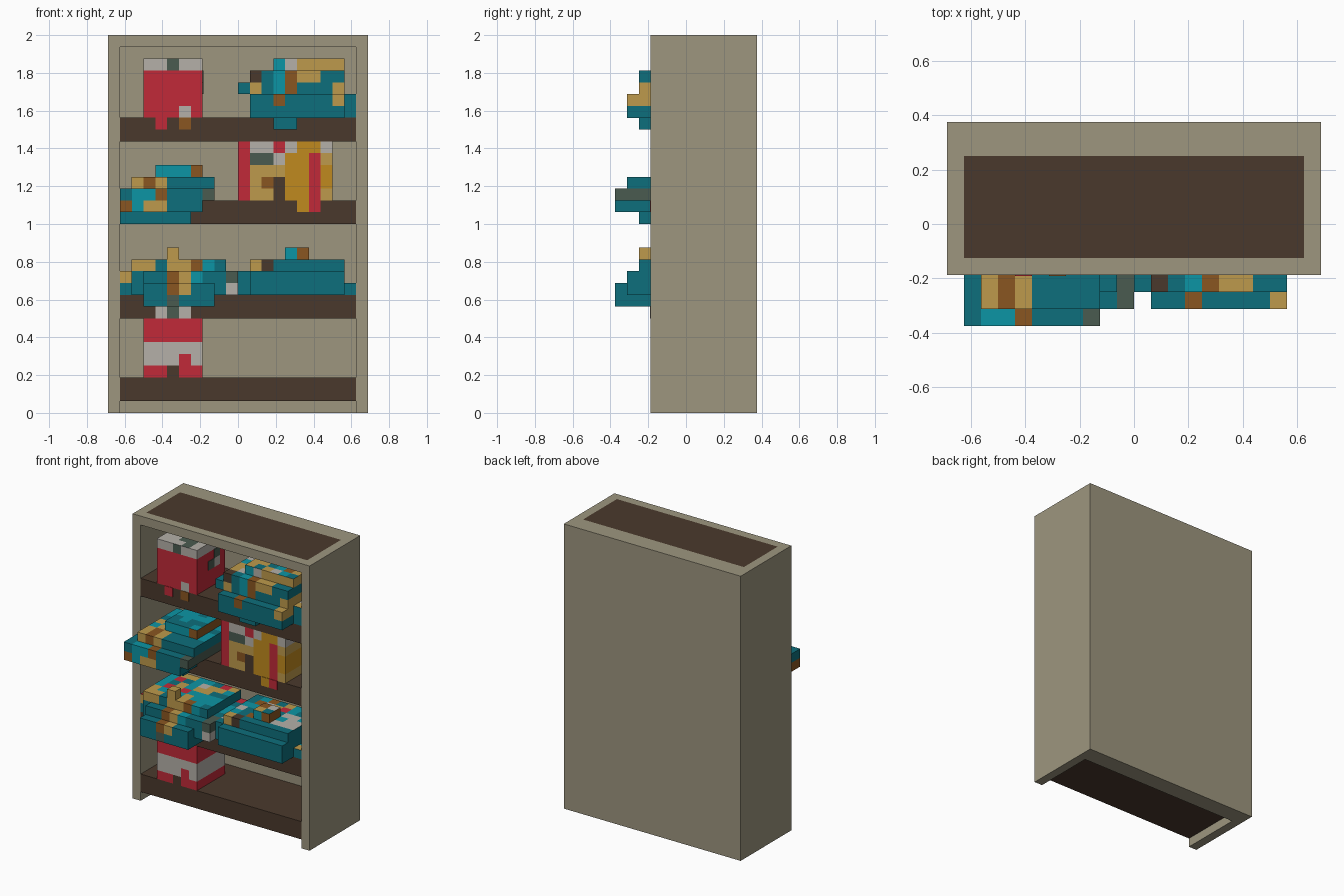
import bpy, bmesh, random

if "Cube" in bpy.data.objects:
    bpy.data.objects.remove(bpy.data.objects["Cube"], do_unlink=True)

random.seed(4)
U = 1 / 16  # one block unit

# Colours: one letter each, sRGB hex
PALETTE = {
    "s": ("stone_beige", "9D967F"), "d": ("dark_wood", "4A392C"),
    "r": ("red", "C12A38"), "t": ("teal", "0D6F7C"),
    "c": ("bright_teal", "0C95A5"), "n": ("tan", "BE9A4C"),
    "b": ("rust_brown", "8A5621"), "g": ("grey_green", "4A5B50"),
    "w": ("off_white", "B5B0A9"), "o": ("gold", "C08A1E"),
}


def linear(v):
    return v / 12.92 if v <= 0.04045 else ((v + 0.055) / 1.055) ** 2.4


MATS = {}
for key, (label, code) in PALETTE.items():
    rgba = [linear(int(code[i:i + 2], 16) / 255) for i in (0, 2, 4)] + [1]
    m = bpy.data.materials.new(label)
    m.use_nodes = True
    m.diffuse_color = rgba
    bsdf = m.node_tree.nodes["Principled BSDF"]
    bsdf.inputs["Base Color"].default_value = rgba
    bsdf.inputs["Roughness"].default_value = 0.9
    MATS[key] = m
KEYS = list(MATS)


def finish(name, bm, keys):
    me = bpy.data.meshes.new(name)
    bm.normal_update()
    bm.to_mesh(me)
    bm.free()
    ob = bpy.data.objects.new(name, me)
    for k in keys:
        me.materials.append(MATS[k])
    bpy.context.collection.objects.link(ob)
    return ob


def box(name, key, x, y, z):
    """Plain block spanning three ranges given in units."""
    bm = bmesh.new()
    bmesh.ops.create_cube(bm, size=1)
    for v in bm.verts:
        for i, (a, b) in enumerate((x, y, z)):
            v.co[i] = ((a + b) / 2 + v.co[i] * (b - a)) * U
    return finish(name, bm, key)


SIDES = {  # direction -> corners of that face, seen from outside
    (1, 0, 0): ((1, 0, 0), (1, 1, 0), (1, 1, 1), (1, 0, 1)),
    (-1, 0, 0): ((0, 1, 0), (0, 0, 0), (0, 0, 1), (0, 1, 1)),
    (0, 1, 0): ((1, 1, 0), (0, 1, 0), (0, 1, 1), (1, 1, 1)),
    (0, -1, 0): ((0, 0, 0), (1, 0, 0), (1, 0, 1), (0, 0, 1)),
    (0, 0, 1): ((0, 0, 1), (1, 0, 1), (1, 1, 1), (0, 1, 1)),
    (0, 0, -1): ((0, 1, 0), (1, 1, 0), (1, 0, 0), (0, 0, 0)),
}


def blocks(name, x0, z_top, rows, flecks="", limits={}):
    """Stepped block pile. Each row, top down: (colours along x, y start, y end)."""
    cells = {}
    for r, (text, ya, yb) in enumerate(rows):
        for i, k in enumerate(text):
            if k != ".":
                for y in range(max(ya, limits.get(x0 + i, -9)), yb):
                    cells[x0 + i, y, z_top - r] = k
    bm = bmesh.new()
    verts = {}

    def vert(p):
        if p not in verts:
            verts[p] = bm.verts.new([c * U for c in p])
        return verts[p]

    for (x, y, z), k in cells.items():
        for d, corners in SIDES.items():
            if (x + d[0], y + d[1], z + d[2]) in cells:
                continue
            f = bm.faces.new([vert((x + a, y + b, z + c)) for a, b, c in corners])
            # Flecked colours on the upward faces inside the case
            top = d == (0, 0, 1) and y >= -3 and flecks
            f.material_index = KEYS.index(random.choice(flecks) if top else k)
    return finish(name, bm, KEYS)


# Case
for side, a in (("right", -11), ("left", 10)):
    box(side + "_wall", "s", (a, a + 1), (-3, 6), (0, 32))
box("back_panel", "s", (-10, 10), (4, 6), (0, 32))
box("roof", "s", (-10, 10), (-2, 4), (31, 31.9))
box("roof_front_edge", "s", (-10, 10), (-3, -2), (31, 32))
box("roof_inset", "d", (-10, 10), (-2, 4), (31.9, 32))
for i, z in enumerate((1, 8, 16, 23)):
    box(f"shelf_{i + 1}", "d", (-10, 10), (-3, 4), (z, z + 2))

# Two red and white boxes
blocks("upper_red_box", -8, 29, [
    ("wwgww", -3, 2), ("rrrrr", -3, 2), ("rrrrr", -3, 2),
    ("rrrrr", -3, 2), ("rrrwr", -3, 2)], "wwwwgw")
blocks("lower_red_box", -8, 7, [
    ("rrrrr", -3, 2), ("rrrrr", -3, 2), ("wwwww", -3, 2),
    ("wwwrw", -3, 2), ("rrdrr", -3, 2)])

# Row of upright books
blocks("upright_books", 0, 22, [
    ("rwwrwoow", -3, 2), ("rggwoorn", -3, 2), ("rnnnooro", -3, 2),
    ("rnbdooro", -3, 2), ("rnndoorn", -3, 2)])

# Thin painted marks on the shelf edges and box side
for i, (k, x, z) in enumerate((
        ("r", -7, 24), ("b", -5, 24), ("w", -7, 8), ("g", -6, 8),
        ("w", -5, 8), ("o", 5, 17), ("r", 6, 17))):
    box(f"edge_mark_{i + 1}", k, (x, x + 1), (-3.06, -3), (z, z + 1))
for i, (k, y, z) in enumerate((("g", -1, 27), ("w", 0, 27), ("g", 0, 28))):
    box(f"box_side_mark_{i + 1}", k, (-3, -2.94), (y, y + 1), (z, z + 1))

# Four stepped piles spilling over the shelf fronts
blocks("top_pile", 0, 29, [
    ("...cwnnnn.", -3, 0),
    (".dtcbnntt.", -4, 1),
    ("tntcbtttn.", -4, 2),
    (".ttbttttnt", -5, 2),
    (".ttttttttt", -5, 2),
    ("...tt.....", -4, -3)],
    "tttcnnwb", {0: -4, 9: -3})
blocks("middle_pile", -10, 20, [
    ("...cccb..", -3, 2),
    (".nbnttttt"[:8], -5, 2),
    ("tccbttttg"[:7] + "g", -6, 1),
    ("bcnnttt.", -6, -2),
    ("tttttt..", -4, -3)],
    "ttccccnnr")
blocks("lower_right_pile", 0, 13, [
    ("....cb....", -3, -1),
    (".ndtttttt.", -4, 2),
    ("ttttttttt.", -5, 2),
    ("tttttttttt", -5, 2)],
    "ttccnnwwrb", {0: -4, 9: -3})
blocks("lower_left_pile", -10, 13, [
    ("....n.....", -4, -3),
    (".nntnnbct.", -4, 2),
    ("ntttbncttg", -5, 2),
    ("ttttbntttw", -6, 2),
    ("..ttgttt..", -6, -3)],
    "ttccccnnwr", {-10: -3, -9: -4, -2: -5, -1: -5})
